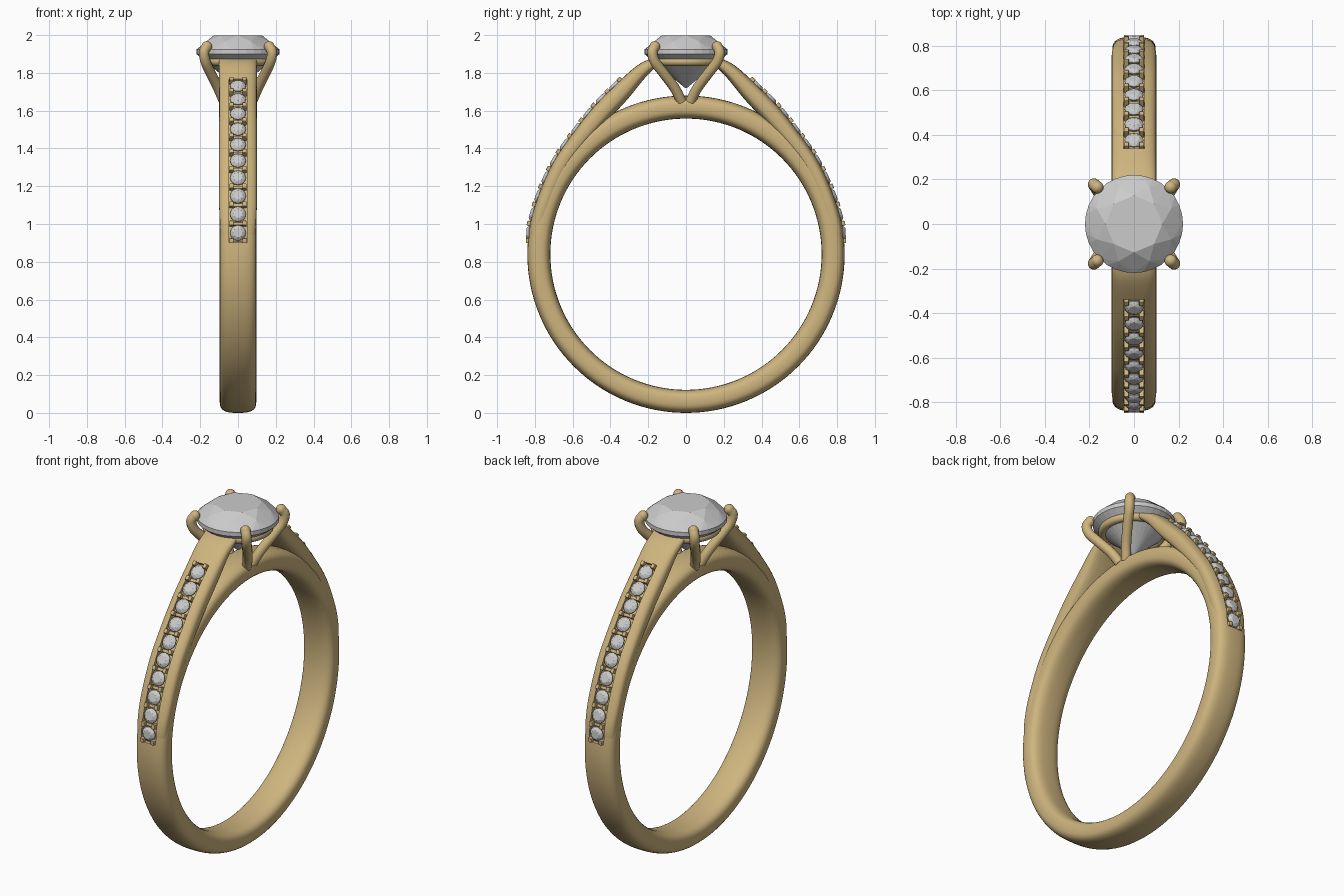
import bpy, bmesh, math
from mathutils import Vector

if "Cube" in bpy.data.objects:
    bpy.data.objects.remove(bpy.data.objects["Cube"])

gold = bpy.data.materials.new("gold")
gold.diffuse_color = (0.62, 0.46, 0.21, 1)
gold.use_nodes = True
gold.node_tree.nodes["Principled BSDF"].inputs["Base Color"].default_value = gold.diffuse_color


def finish(bm, name, mat=None, smooth=True):
    bmesh.ops.recalc_face_normals(bm, faces=bm.faces)
    me = bpy.data.meshes.new(name)
    bm.to_mesh(me)
    bm.free()
    ob = bpy.data.objects.new(name, me)
    bpy.context.collection.objects.link(ob)
    if mat:
        me.materials.append(mat)
    if smooth:
        shade(ob)
    return ob


def shade(ob):
    bpy.ops.object.select_all(action='DESELECT')
    ob.select_set(True)
    bpy.context.view_layer.objects.active = ob
    bpy.ops.object.shade_smooth_by_angle(angle=math.radians(40))


def spline(pts, n):
    """Catmull-Rom samples through a short list of points."""
    p = [Vector(q) for q in pts]
    p = [2 * p[0] - p[1]] + p + [2 * p[-1] - p[-2]]
    out = []
    for i in range(n + 1):
        u = i / n * (len(p) - 3)
        k = min(int(u), len(p) - 4)
        t = u - k
        a, b, c, d = p[k:k + 4]
        out.append(0.5 * (2 * b + (c - a) * t + (2 * a - 5 * b + 4 * c - d) * t * t
                          + (3 * b - a - 3 * c + d) * t ** 3))
    return out


def rounded(power, n):
    """Unit superellipse section."""
    f = lambda v: math.copysign(abs(v) ** (2 / power), v)
    return [(f(math.cos(2 * math.pi * i / n)), f(math.sin(2 * math.pi * i / n))) for i in range(n)]


def sweep(name, outer, inner, widths, section, closed=False, s=1, mat=gold, smooth=True):
    """Loft a section between an outer and an inner (y, z) rail."""
    bm = bmesh.new()
    rings = []
    for o, q, w in zip(outer, inner, widths):
        m, h = (o + q) / 2, (o - q) / 2
        rings.append([bm.verts.new((a * w, s * (m.x + h.x * b), m.y + h.y * b)) for a, b in section])
    n = len(section)
    for i in range(len(rings) - (0 if closed else 1)):
        r0, r1 = rings[i], rings[(i + 1) % len(rings)]
        for j in range(n):
            bm.faces.new((r0[j], r0[(j + 1) % n], r1[(j + 1) % n], r1[j]))
    if not closed:
        bm.faces.new(rings[0])
        bm.faces.new(rings[-1])
    return finish(bm, name, mat, smooth)


def gem(name, r, sides, loc, axis=Vector((0, 0, 1))):
    """Brilliant cut as the convex hull of its facet rings."""
    bm = bmesh.new()
    for rad, z, n, off in ((.58, .45, 8, 0), (.82, .30, 8, .5), (1, .11, sides, 0),
                           (1, 0, sides, 0), (.02, -.82, 8, 0)):
        for i in range(n):
            a = 2 * math.pi * (i + off) / n
            bm.verts.new((rad * r * math.cos(a), rad * r * math.sin(a), z * r))
    bmesh.ops.convex_hull(bm, input=bm.verts)
    ob = finish(bm, name, None, False)
    ob.location = loc
    ob.rotation_mode = 'QUATERNION'
    ob.rotation_quaternion = axis.to_track_quat('Z', 'Y')
    return ob


# Finger band
C, N = 0.84, 128
angles = [2 * math.pi * i / N for i in range(N)]
circle = lambda r: [Vector((r * math.sin(a), C + r * math.cos(a))) for a in angles]
band = sweep("finger_band", circle(0.84), circle(0.718), [0.097] * N, rounded(2.9, 32), closed=True)

# Rising shoulders
OUT = [(.83, .86), (.831, .97), (.806, 1.08), (.755, 1.22), (.69, 1.35), (.60, 1.48),
       (.49, 1.62), (.36, 1.75), (.25, 1.845), (.16, 1.885)]
INN = [(.74, .90), (.735, .98), (.725, 1.05), (.69, 1.15), (.63, 1.28), (.55, 1.39),
       (.43, 1.53), (.31, 1.66), (.22, 1.77), (.15, 1.84)]
outer, inner = spline(OUT, 60), spline(INN, 60)
widths = [0.09 + 0.01 * min(1, i / 15) for i in range(61)]

# Evenly spaced stations along the stone row
fine = spline(OUT, 600)
row = [p for p in fine if 0.90 <= p.y <= 1.77]
dist = [0]
for a, b in zip(row, row[1:]):
    dist.append(dist[-1] + (b - a).length)


def station(t):
    k = min(range(len(row)), key=lambda i: abs(dist[i] - t * dist[-1]))
    tan = (row[min(k + 2, len(row) - 1)] - row[max(k - 2, 0)]).normalized()
    return row[k], tan, Vector((tan.y, -tan.x))


def bar(bm, x, p, tan, nor, s, half, low, high):
    """Small block sitting on the shoulder: half = (x, along row)."""
    vs = []
    for h in (low, high):
        for a, b in ((-1, -1), (1, -1), (1, 1), (-1, 1)):
            q = p + nor * h + tan * b * half[1]
            vs.append(bm.verts.new((x + a * half[0], s * q.x, q.y)))
    for f in ((0, 1, 2, 3), (4, 5, 6, 7), (0, 1, 5, 4), (1, 2, 6, 5), (2, 3, 7, 6), (3, 0, 4, 7)):
        bm.faces.new([vs[i] for i in f])


def cut(ob, cutter):
    m = ob.modifiers.new("channel", 'BOOLEAN')
    m.operation, m.solver, m.object = 'DIFFERENCE', 'EXACT', cutter
    bpy.context.view_layer.objects.active = ob
    bpy.ops.object.modifier_apply(modifier=m.name)
    shade(ob)


for s, side in ((-1, "front"), (1, "back")):
    shoulder = sweep(side + "_shoulder", outer, inner, widths, rounded(2.9, 32), s=s)

    # Channel cut for the small stones
    st = [station(i / 30) for i in range(31)]
    cutter = sweep(side + "_channel_cutter", [p + n * .04 for p, t, n in st],
                   [p - n * .022 for p, t, n in st], [.047] * 31,
                   [(1, 1), (-1, 1), (-1, -1), (1, -1)], s=s, mat=None, smooth=False)
    cut(shoulder, cutter)
    cut(band, cutter)
    bpy.data.objects.remove(cutter)

    # Small stones
    for i in range(10):
        p, t, n = station((i + .5) / 10)
        q = p - n * .006
        gem(f"{side}_small_stone_{i + 1}", .042, 12, (0, s * q.x, q.y), Vector((0, s * n.x, n.y)))

    # Bead prongs and the cross bars between stones
    bm = bmesh.new()
    for i in range(11):
        p, t, n = station(min(max(i / 10, .012), .988))
        bar(bm, 0, p, t, n, s, (.046, .009), -.03, -.006)
        for x in (-.034, .034):
            bar(bm, x, p, t, n, s, (.011, .013), -.03, .016)
    beads = finish(bm, side + "_bead_prongs", gold, False)
    bev = beads.modifiers.new("soft", 'BEVEL')
    bev.width, bev.segments = .004, 2

# Centre stone
gem("centre_stone", .22, 32, (0, 0, 1.9))

# Gallery ring under the stone
bpy.ops.mesh.primitive_torus_add(major_radius=.168, minor_radius=.023, location=(0, 0, 1.86),
                                 major_segments=64, minor_segments=16)
ring = bpy.context.object
ring.name = "gallery_ring"
ring.data.materials.append(gold)
shade(ring)

# Claws: tapered tubes with a round tip
CLAW = [(.075, .025, 1.65), (.105, .06, 1.72), (.145, .12, 1.80), (.172, .165, 1.86),
        (.18, .178, 1.91), (.165, .165, 1.94)]
for sx in (-1, 1):
    for sy in (-1, 1):
        name = ("right" if sx > 0 else "left") + ("_back" if sy > 0 else "_front") + "_claw"
        cu = bpy.data.curves.new(name, 'CURVE')
        cu.dimensions, cu.bevel_depth, cu.bevel_resolution, cu.use_fill_caps = '3D', .027, 5, True
        pts = spline(CLAW, 24)
        sp = cu.splines.new('POLY')
        sp.points.add(len(pts) - 1)
        for v, q in zip(sp.points, pts):
            v.co = (sx * q.x, sy * q.y, q.z, 1)
        sp.use_smooth = True
        cu.materials.append(gold)
        bpy.context.collection.objects.link(bpy.data.objects.new(name, cu))
        bm = bmesh.new()
        bmesh.ops.create_uvsphere(bm, u_segments=16, v_segments=10, radius=.028)
        bmesh.ops.translate(bm, verts=bm.verts, vec=(sx * .165, sy * .165, 1.94))
        finish(bm, name + "_tip", gold)
